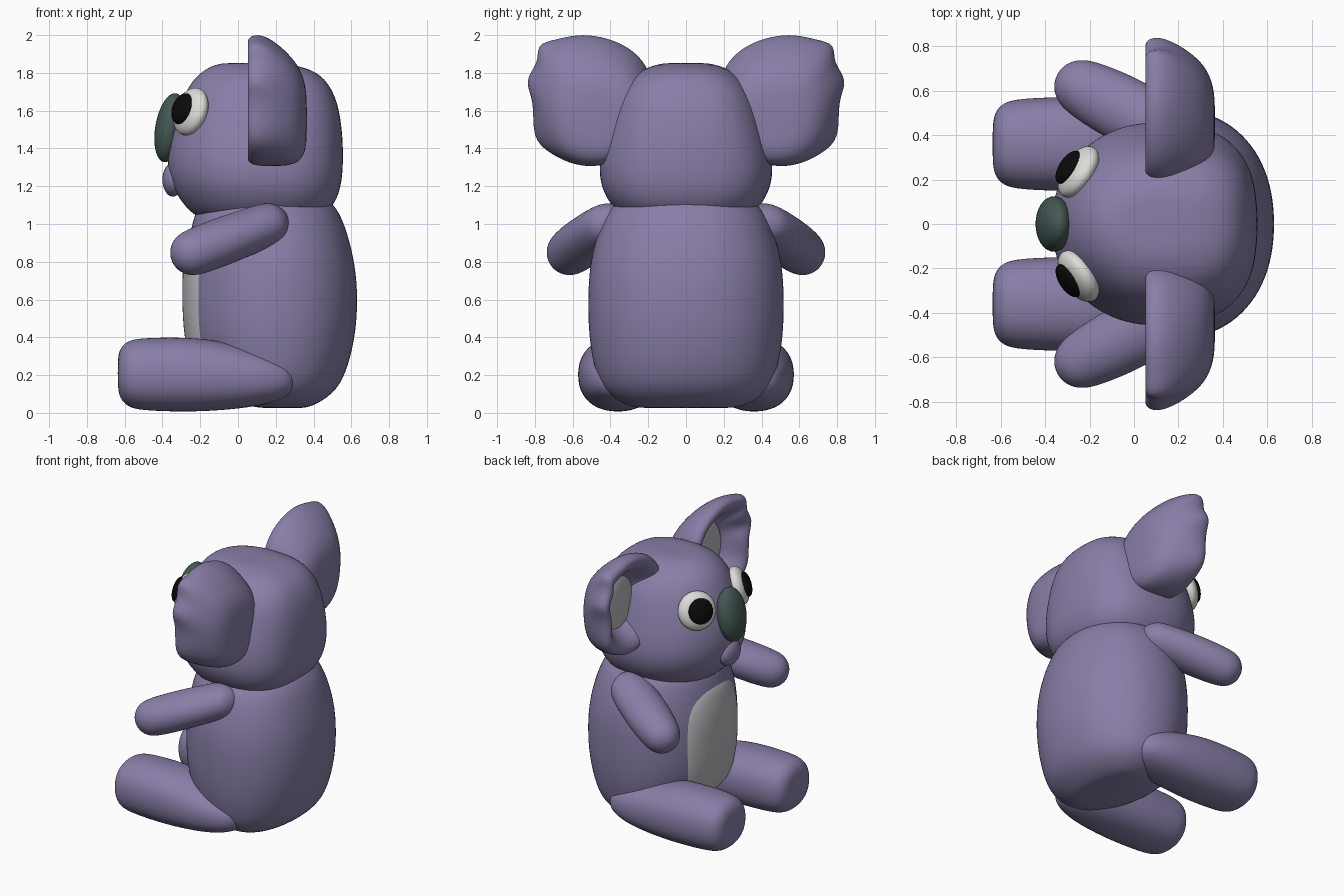
import bpy, bmesh, math
from mathutils import Matrix, Vector


def material(name, rgb):
    m = bpy.data.materials.new(name)
    m.diffuse_color = (*rgb, 1)
    return m


FUR = material("fur", (0.25, 0.21, 0.39))
PALE = material("pale_fur", (0.50, 0.50, 0.53))
WHITE = material("eye_white", (0.72, 0.72, 0.69))
BLACK = material("pupil_black", (0.003, 0.003, 0.003))
NOSE = material("nose_green", (0.06, 0.10, 0.09))

# maps local (x, y, z) to world (y, z, x), for lofts that run along x
ALONG_X = Matrix(((0, 0, 1), (1, 0, 0), (0, 1, 0))).to_4x4()


def finish(name, bm, mat, mirror=False, subsurf=0):
    bmesh.ops.recalc_face_normals(bm, faces=bm.faces)
    for f in bm.faces:
        f.smooth = True
    me = bpy.data.meshes.new(name)
    bm.to_mesh(me)
    bm.free()
    me.materials.append(mat)
    ob = bpy.data.objects.new(name, me)
    bpy.context.collection.objects.link(ob)
    if mirror:
        mod = ob.modifiers.new("mirror", 'MIRROR')
        mod.use_axis = (False, True, False)
        mod.use_mirror_merge = False
    if subsurf:
        mod = ob.modifiers.new("smooth", 'SUBSURF')
        mod.levels = mod.render_levels = subsurf
    return ob


def skin(name, rings, mat, matrix=Matrix(), mirror=False):
    """Bridge rings of points, cap both ends and smooth."""
    bm = bmesh.new()
    loops = [[bm.verts.new(matrix @ Vector(p)) for p in r] for r in rings]
    n = len(loops[0])
    for a, b in zip(loops, loops[1:]):
        for i in range(n):
            j = (i + 1) % n
            bm.faces.new((a[i], a[j], b[j], b[i]))
    bm.faces.new(loops[0])
    bm.faces.new(loops[-1])
    return finish(name, bm, mat, mirror, 2)


def loft(name, sections, mat, matrix=Matrix(), mirror=False, power=2.0, back=None, n=24):
    """Sections are (height, centre u, centre v, radius u, radius v)."""
    def arc(c, p):
        return math.copysign(abs(c) ** (2 / p), c)
    rings = []
    for t, cu, cv, ru, rv in sections:
        ring = []
        for i in range(n):
            c, s = math.cos(2 * math.pi * i / n), math.sin(2 * math.pi * i / n)
            p = (back or power) if c > 0 else power   # +u half may be squarer
            ring.append((cu + 1.01 * ru * arc(c, p), cv + 1.01 * rv * arc(s, p), t))
        rings.append(ring)
    return skin(name, rings, mat, matrix, mirror)


def side_profile(rows):
    """Rows are (z, front x, back x, half width)."""
    return [(z, (a + b) / 2, 0, (b - a) / 2, w) for z, a, b, w in rows]


def ellipsoid(name, centre, radii, mat, rotation=Matrix(), mirror=False):
    bm = bmesh.new()
    bmesh.ops.create_uvsphere(bm, u_segments=32, v_segments=20, radius=1)
    bm.transform(Matrix.Translation(centre) @ rotation.to_4x4() @ Matrix.Diagonal((*radii, 1)))
    return finish(name, bm, mat, mirror)


# Body
loft("body", side_profile([
    (0.025, 0.16, 0.32, 0.20), (0.03, 0.06, 0.39, 0.30), (0.10, -0.10, 0.505, 0.425),
    (0.20, -0.20, 0.57, 0.48), (0.40, -0.275, 0.622, 0.515), (0.60, -0.285, 0.635, 0.52),
    (0.80, -0.28, 0.62, 0.51), (1.00, -0.245, 0.565, 0.455), (1.11, -0.21, 0.51, 0.39),
    (1.18, -0.10, 0.40, 0.25)]), FUR, power=2.0, back=2.2)

# Pale belly patch, just proud of the body
loft("belly_patch", side_profile([
    (0.18, -0.18, -0.14, 0.13), (0.25, -0.25, -0.10, 0.22), (0.40, -0.287, -0.03, 0.29),
    (0.60, -0.297, -0.01, 0.31), (0.80, -0.293, -0.01, 0.30), (0.93, -0.268, -0.03, 0.25),
    (1.01, -0.235, -0.08, 0.15)]), PALE)

# Head
loft("head", side_profile([
    (1.01, -0.10, 0.30, 0.20), (1.03, -0.22, 0.44, 0.33), (1.11, -0.295, 0.515, 0.405),
    (1.20, -0.35, 0.545, 0.45), (1.30, -0.375, 0.555, 0.46), (1.40, -0.37, 0.555, 0.445),
    (1.50, -0.355, 0.55, 0.42), (1.65, -0.30, 0.527, 0.375), (1.75, -0.25, 0.475, 0.315),
    (1.81, -0.19, 0.41, 0.245), (1.845, -0.12, 0.29, 0.16), (1.853, -0.06, 0.18, 0.09)]),
    FUR, power=2.05, back=2.7)

# Ears: a ragged outline (y, z) swept from a smooth back, around the rim, into the bowl
outline = [(0.165, 1.70), (0.20, 1.85), (0.31, 1.95), (0.45, 2.0), (0.58, 2.01), (0.69, 1.98),
           (0.80, 1.96), (0.775, 1.86), (0.87, 1.76), (0.80, 1.66), (0.825, 1.45), (0.72, 1.37),
           (0.60, 1.315), (0.48, 1.30), (0.32, 1.35), (0.20, 1.48)]
# smoothed copy of the outline, used away from the rim
soft = [((0.5 * outline[i][0] + 0.25 * (outline[i - 1][0] + outline[(i + 1) % 16][0])) * 1.03 - 0.015,
         (0.5 * outline[i][1] + 0.25 * (outline[i - 1][1] + outline[(i + 1) % 16][1])) * 1.03 - 0.05)
        for i in range(16)]
ear_sections = [
    (0.365, 0.30, 0.45, 1.55, 0), (0.355, 0.54, 0.455, 1.56, 0), (0.32, 0.75, 0.47, 1.575, 0),
    (0.24, 0.90, 0.49, 1.61, 0), (0.16, 0.98, 0.505, 1.64, 0.6), (0.10, 1.0, 0.51, 1.65, 1),
    (0.06, 0.96, 0.51, 1.65, 1), (0.045, 0.87, 0.51, 1.65, 1), (0.07, 0.74, 0.51, 1.65, 1),
    (0.13, 0.62, 0.51, 1.65, 0.5), (0.20, 0.50, 0.50, 1.64, 0), (0.22, 0.30, 0.50, 1.64, 0)]
skin("ear", [[(cy + s * (k * a[0] + (1 - k) * b[0] - 0.51),
               cz + s * (k * a[1] + (1 - k) * b[1] - 1.65), x) for a, b in zip(outline, soft)]
             for x, s, cy, cz, k in ear_sections], FUR, ALONG_X, mirror=True)
ellipsoid("inner_ear", (0.20, 0.50, 1.63), (0.04, 0.17, 0.20), PALE, mirror=True)

# Arms
shoulder, hand = Vector((0.16, 0.41, 1.0)), Vector((-0.235, 0.615, 0.85))
reach = hand - shoulder
L = reach.length
loft("arm", [(t, 0, 0, r * w, r) for t, r, w in [
    (-0.11, 0.03, 1), (-0.09, 0.065, 1), (-0.05, 0.10, 1.1), (0, 0.115, 1.2),
    (L * 0.3, 0.122, 1.22), (L * 0.65, 0.127, 1.18), (L, 0.125, 1.05),
    (L + 0.06, 0.11, 1), (L + 0.10, 0.078, 1), (L + 0.125, 0.03, 1)]], FUR,
    Matrix.Translation(shoulder) @ reach.to_track_quat('Z', 'Y').to_matrix().to_4x4(),
    mirror=True)

# Legs
loft("leg", [(x, 0.36, cz, ry, rz) for x, cz, ry, rz in [
    (-0.637, 0.21, 0.09, 0.08), (-0.625, 0.21, 0.145, 0.13), (-0.59, 0.207, 0.185, 0.172),
    (-0.52, 0.205, 0.205, 0.192), (-0.30, 0.203, 0.212, 0.197), (-0.15, 0.20, 0.21, 0.19),
    (0.0, 0.19, 0.20, 0.168), (0.13, 0.183, 0.18, 0.142), (0.24, 0.178, 0.14, 0.105),
    (0.285, 0.178, 0.10, 0.07), (0.305, 0.178, 0.05, 0.03)]],
    FUR, ALONG_X, mirror=True, power=2.25)

# Eyes, facing outward and a little up
gaze = Vector((-0.80, 0.52, 0.30)).to_track_quat('X', 'Z').to_matrix()
ellipsoid("eye", (-0.25, 0.235, 1.595), (0.065, 0.13, 0.13), WHITE, gaze, mirror=True)
ellipsoid("pupil", (-0.295, 0.255, 1.61), (0.035, 0.085, 0.085), BLACK, gaze, mirror=True)

# Nose and lip
ellipsoid("nose", (-0.36, 0, 1.51), (0.078, 0.125, 0.185), NOSE,
          Matrix.Rotation(math.radians(10), 3, 'Y'))
ellipsoid("lip", (-0.345, 0, 1.235), (0.055, 0.10, 0.09), FUR)
